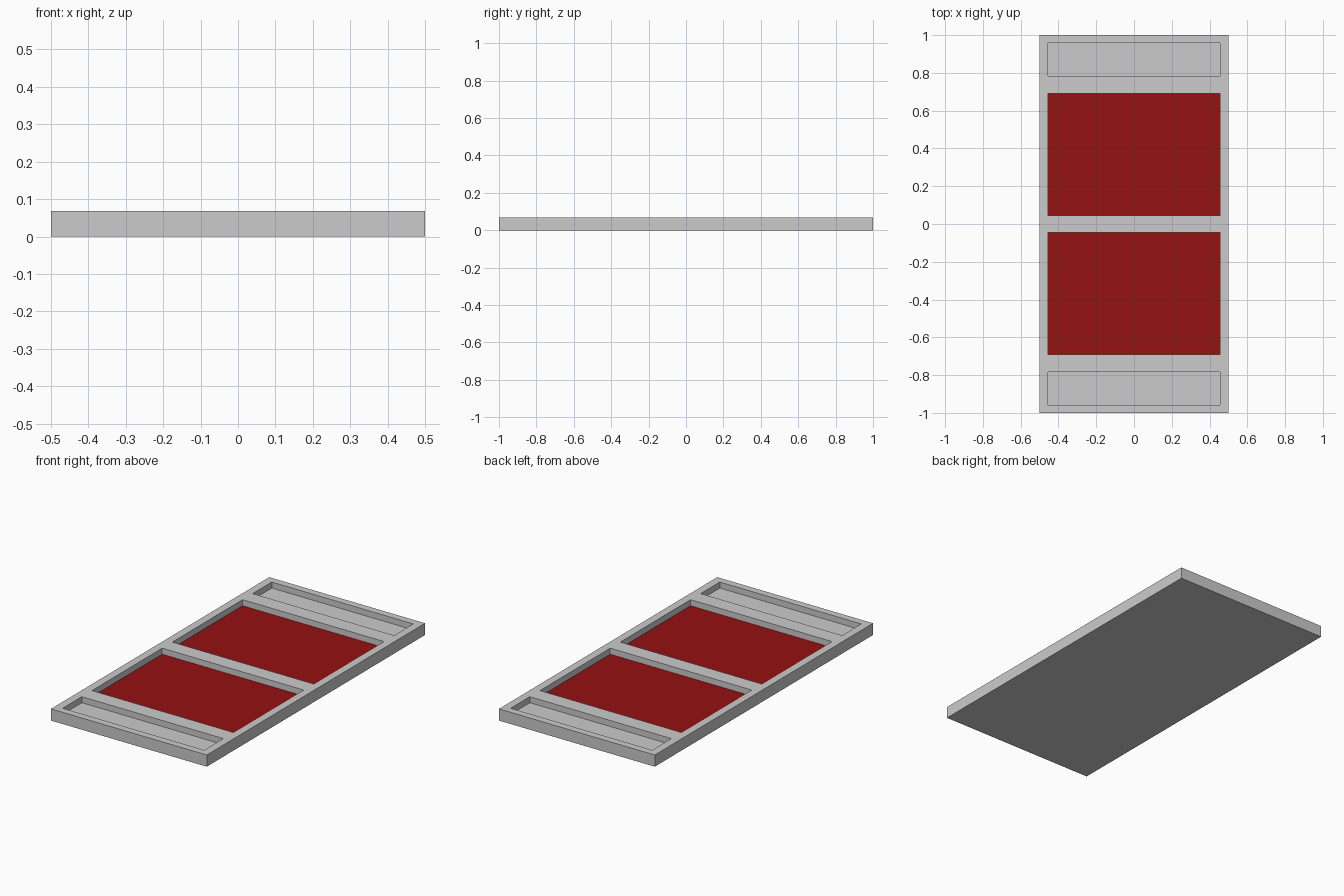
import bpy
import bmesh

cube = bpy.data.objects.get("Cube")
if cube:
    bpy.data.objects.remove(cube)


def make_material(name, color):
    mat = bpy.data.materials.new(name)
    mat.use_nodes = True
    mat.diffuse_color = color
    mat.node_tree.nodes["Principled BSDF"].inputs["Base Color"].default_value = color
    return mat


grey = make_material("light grey", (0.6, 0.6, 0.6, 1))
red = make_material("deep red", (0.3, 0.006, 0.006, 1))

HEIGHT, DEPTH = 0.068, 0.035
xs = [-0.5, -0.454, 0.454, 0.5]
half = [0.046, 0.69, 0.783, 0.958, 1.0]
ys = [-y for y in reversed(half)] + half

# Top sheet: a grid of rails and pocket openings
bm = bmesh.new()
grid = [[bm.verts.new((x, y, HEIGHT)) for y in ys] for x in xs]
pockets = []
for i in range(len(xs) - 1):
    for j in range(len(ys) - 1):
        face = bm.faces.new((grid[i][j], grid[i + 1][j],
                             grid[i + 1][j + 1], grid[i][j + 1]))
        if i == 1 and j % 2 == 1:
            pockets.append(face)

# Outer walls and underside
rim = [e for e in bm.edges if e.is_boundary]
walls = bmesh.ops.extrude_edge_only(bm, edges=rim)["geom"]
for v in walls:
    if isinstance(v, bmesh.types.BMVert):
        v.co.z = 0
bmesh.ops.holes_fill(bm, edges=[e for e in bm.edges if e.is_boundary])

# Sink the four pockets; the two large ones get red floors
for face in pockets:
    floor = bmesh.ops.extrude_discrete_faces(bm, faces=[face])["faces"][0]
    opening = [e for e in bm.edges if e.is_boundary and e not in floor.edges[:]]
    floor_verts = floor.verts[:]
    for v in floor_verts:
        v.co.z = HEIGHT - DEPTH
    bmesh.ops.bridge_loops(bm, edges=opening + floor.edges[:]) if opening else None
    if abs(floor.calc_center_median().y) < 0.7:
        floor.material_index = 1
bmesh.ops.dissolve_limit(bm, angle_limit=0.01, verts=bm.verts, edges=bm.edges,
                         delimit={'MATERIAL'})
bmesh.ops.recalc_face_normals(bm, faces=bm.faces)

mesh = bpy.data.meshes.new("tray_frame")
bm.to_mesh(mesh)
bm.free()
mesh.materials.append(grey)
mesh.materials.append(red)
tray = bpy.data.objects.new("tray_frame", mesh)
bpy.context.collection.objects.link(tray)
